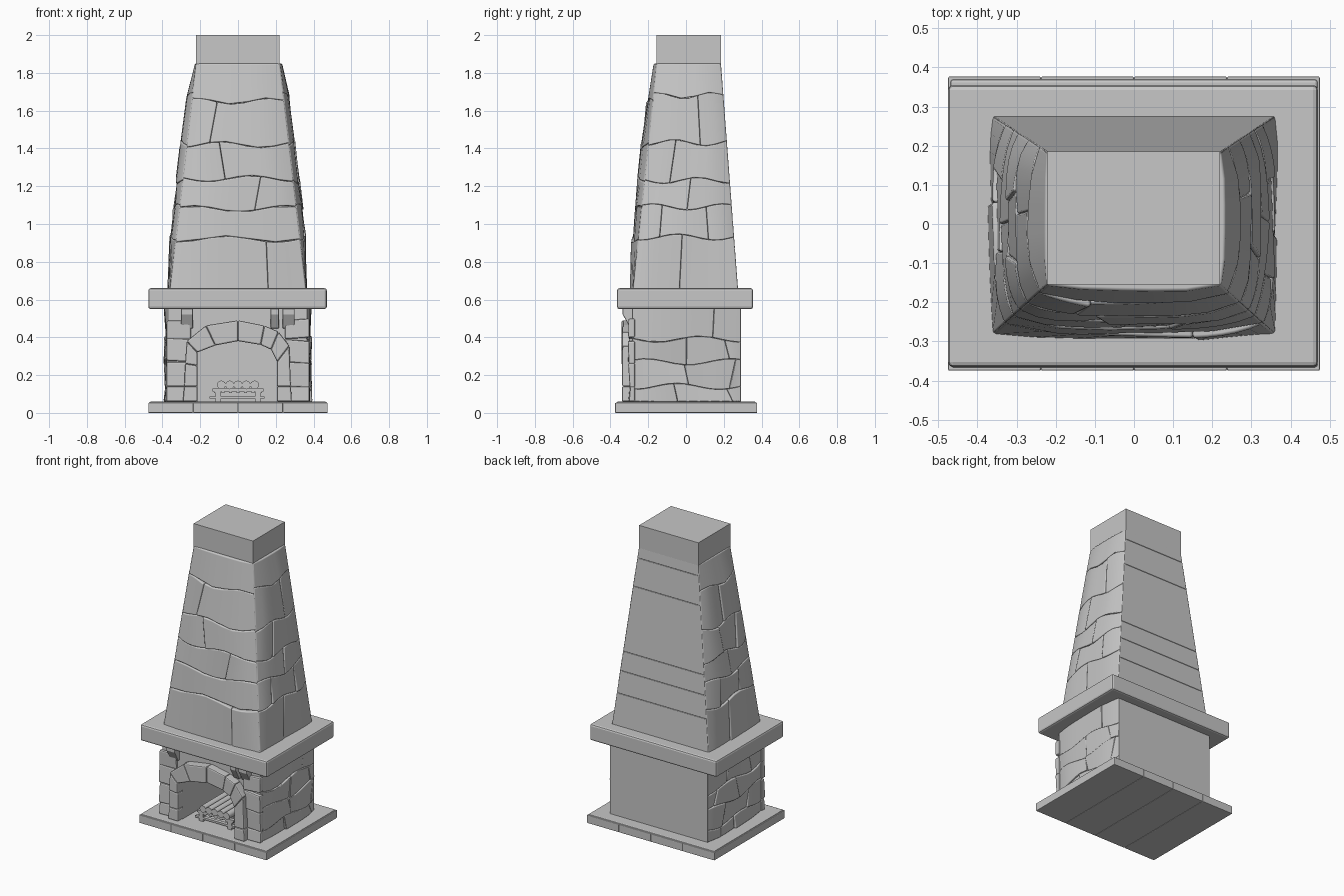
import bpy, bmesh, math, random
from mathutils import Matrix

random.seed(4)
if "Cube" in bpy.data.objects:
    bpy.data.objects.remove(bpy.data.objects["Cube"], do_unlink=True)

grey = bpy.data.materials.new("stone grey")
grey.use_nodes = True
grey.diffuse_color = (0.57, 0.57, 0.57, 1)
grey.node_tree.nodes["Principled BSDF"].inputs["Base Color"].default_value = (0.57, 0.57, 0.57, 1)


def finish(bm, name, bevel=0.0, smooth=False):
    bmesh.ops.recalc_face_normals(bm, faces=bm.faces)
    for f in bm.faces:
        f.smooth = smooth
    mesh = bpy.data.meshes.new(name)
    bm.to_mesh(mesh)
    bm.free()
    mesh.materials.append(grey)
    ob = bpy.data.objects.new(name, mesh)
    bpy.context.collection.objects.link(ob)
    if bevel:
        mod = ob.modifiers.new("Bevel", "BEVEL")
        mod.width = bevel
        mod.segments = 2
        mod.angle_limit = math.radians(40)
        mod.harden_normals = smooth
    return ob


def block(bm, ring_a, ring_b):
    """Solid between two matching rings of points."""
    a = [bm.verts.new(p) for p in ring_a]
    b = [bm.verts.new(p) for p in ring_b]
    bm.faces.new(a)
    bm.faces.new(b[::-1])
    for i in range(len(a)):
        j = (i + 1) % len(a)
        bm.faces.new((a[i], b[i], b[j], a[j]))


def rect(x0, x1, y0, y1, z):
    return [(x0, y0, z), (x1, y0, z), (x1, y1, z), (x0, y1, z)]


def box(bm, x0, x1, y0, y1, z0, z1):
    block(bm, rect(x0, x1, y0, y1, z0), rect(x0, x1, y0, y1, z1))


def box_object(name, dims, bevel=0.0):
    bm = bmesh.new()
    box(bm, *dims)
    return finish(bm, name, bevel)


# Outlines at height z: half width, front y, back y, bulge
def hood_shape(z):
    t = (z - 0.66) / 1.19
    bulge = 0.022 * (1 - (2 * t - 1) ** 4)
    return 0.36 - 0.137 * t, -0.28 + 0.123 * t, 0.275 - 0.09 * t, bulge


def body_shape(z):
    return 0.367, -0.285, 0.29, 0.01


def surface_point(shape, side, u, z, d):
    """Point on one side; u runs -1..1 across it, d is outward."""
    half, front, back, _ = shape(z)
    if side == "front":
        return (u * half, front - d, z)
    if side == "back":
        return (u * half, back + d, z)
    y = front + (u + 1) / 2 * (back - front)
    return ((half + d) * (1 if side == "right" else -1), y, z)


def masonry(name, shape, side, levels, breaks, rough, bevel, tilt=0.016, steps=5):
    """Courses of crooked stones that pillow out towards the middle of a side."""
    bm = bmesh.new()

    def level(k, u):
        inner = 0 < k < len(levels) - 1
        return levels[k] + (tilt * math.sin(4 * u + 2.3 * k) if inner else 0)

    for k, cuts in enumerate(breaks):
        edges = [(-1, -1)]
        for c in cuts:
            slant = random.uniform(-0.07, 0.07)
            edges.append((c - slant, c + slant))
        edges.append((1, 1))
        for (b0, t0), (b1, t1) in zip(edges, edges[1:]):
            jitter = [[random.uniform(0, rough) for _ in range(2)] for _ in range(2)]
            columns = []
            for i in range(steps + 1):
                w = i / steps
                column = []
                for row, (u0, u1) in enumerate([(b0, b1), (t0, t1)]):
                    u = u0 + w * (u1 - u0)
                    z = level(k + row, u)
                    out = 0.0
                    if rough:
                        lift = jitter[row][0] * (1 - w) + jitter[row][1] * w
                        out = (shape(z)[3] + lift) * (1 - u ** 4)
                    column.append(bm.verts.new(surface_point(shape, side, u, z, out)))
                    column.append(bm.verts.new(surface_point(shape, side, u * 0.96, z, -0.045)))
                columns.append(column)
            for (a, ai, c, ci), (b, bi, d, di) in zip(columns, columns[1:]):
                for quad in ((a, b, d, c), (ai, ci, di, bi), (a, ai, bi, b), (c, d, di, ci)):
                    bm.faces.new(quad)
            for lo, lo_in, hi, hi_in in (columns[0], columns[-1]):
                bm.faces.new((lo, hi, hi_in, lo_in))
    return finish(bm, name, bevel, smooth=True)


# Plinth with edge stones
box_object("plinth", (-0.47, 0.47, -0.367, 0.37, 0.004, 0.06), 0.008)
bm = bmesh.new()
for i in range(4):
    x = -0.475 + i * 0.2375
    box(bm, x, x + 0.2375, -0.375, 0.377, 0, 0.054)
finish(bm, "plinth_edge_stones", 0.004)

# Firebox with arched mouth
arch = [(-0.215, 0.06), (-0.215, 0.32), (-0.12, 0.357), (0, 0.38),
        (0.12, 0.36), (0.175, 0.335), (0.207, 0.29), (0.207, 0.06)]
outline = [(-0.36, 0.06), (-0.36, 0.56), (0.36, 0.56), (0.36, 0.06)] + arch[::-1]
bm = bmesh.new()
block(bm, [(x, -0.285, z) for x, z in outline], [(x, 0.2, z) for x, z in outline])
finish(bm, "firebox_walls")
box_object("firebox_back", (-0.365, 0.365, 0.19, 0.29, 0.055, 0.56))

# Lower side stones
low_levels = [0.06, 0.14, 0.27, 0.39, 0.56]
masonry("lower_right_stones", body_shape, "right", low_levels,
        [[-0.2, 0.8], [0.0, 0.85], [0.0, 0.75], [0.5]], 0.018, 0.007)
masonry("lower_left_stones", body_shape, "left", low_levels,
        [[0.1, 0.6], [-0.4, 0.5], [0.0, 0.75], [-0.5, 0.35]], 0.018, 0.007)

# Front stones beside the mouth
bm = bmesh.new()
for s in (-1, 1):
    for z0, z1 in zip(low_levels[:-1], [0.14, 0.27, 0.39, 0.49]):
        shift = random.uniform(-0.012, 0.012) if z0 > 0.1 else 0
        ring = [(s * 0.25, z0), (s * 0.378, z0 + shift), (s * 0.378, z1 + shift), (s * 0.25, z1)]
        block(bm, [(x, -0.27, z) for x, z in ring],
              [(x, -0.295 - random.uniform(0, 0.014), z) for x, z in ring])
finish(bm, "front_corner_stones", 0.008)

# Arch surround: jamb stones and wedge stones
inner = [(-0.215, 0.06), (-0.215, 0.14), (-0.215, 0.25), (-0.215, 0.32), (-0.12, 0.357), (0, 0.38),
         (0.12, 0.36), (0.175, 0.335), (0.207, 0.27), (0.207, 0.14), (0.207, 0.06)]
outer = [(-0.292, 0.06), (-0.285, 0.14), (-0.28, 0.26), (-0.272, 0.38), (-0.17, 0.463), (0, 0.49),
         (0.14, 0.462), (0.215, 0.43), (0.272, 0.355), (0.28, 0.14), (0.285, 0.06)]
bm = bmesh.new()
for i in range(len(inner) - 1):
    ring = [inner[i], inner[i + 1], outer[i + 1], outer[i]]
    y = -0.33 - random.uniform(0, 0.012)
    block(bm, [(x, -0.26, z) for x, z in ring], [(x, y, z) for x, z in ring])
finish(bm, "arch_stones", 0.008)

# Corbels under the shelf
bm = bmesh.new()
for x, wide in ((-0.27, 0.032), (0.195, 0.022), (0.268, 0.032)):
    side = [(-0.27, 0.44), (-0.295, 0.45), (-0.335, 0.52), (-0.335, 0.56), (-0.27, 0.56)]
    block(bm, [(x - wide, y, z) for y, z in side], [(x + wide, y, z) for y, z in side])
finish(bm, "corbels", 0.006)

# Mantel shelf
box_object("mantel_shelf", (-0.475, 0.47, -0.365, 0.355, 0.55, 0.66), 0.012)


# Hood core, stones on three sides, flat courses behind
def core_ring(z):
    half, front, back, _ = hood_shape(z)
    return rect(0.012 - half, half - 0.012, front + 0.012, back - 0.012, z)


bm = bmesh.new()
block(bm, core_ring(0.65), core_ring(1.85))
finish(bm, "hood_core")
front_levels = [0.65, 0.92, 1.08, 1.24, 1.42, 1.65, 1.85]
side_levels = [0.65, 0.93, 1.09, 1.23, 1.43, 1.68, 1.85]
masonry("hood_front_stones", hood_shape, "front", front_levels,
        [[0.45], [], [0.35], [-0.3], [-0.5], []], 0.02, 0.008)
masonry("hood_right_stones", hood_shape, "right", side_levels,
        [[-0.1], [-0.55, 0.45], [0.05], [-0.35], [0.3], []], 0.016, 0.007)
masonry("hood_left_stones", hood_shape, "left", side_levels,
        [[0.2], [-0.3, 0.5], [0.0], [-0.45, 0.3], [0.1], []], 0.016, 0.007)
masonry("hood_back_courses", hood_shape, "back", [0.65, 0.87, 1.02, 1.15, 1.59, 1.78, 1.85],
        [[]] * 6, 0.0, 0.004, tilt=0, steps=1)

# Flue cap
box_object("flue_cap", (-0.222, 0.22, -0.155, 0.185, 1.84, 2.0))

# Grate and logs
bm = bmesh.new()
for y in (-0.23, 0.08):
    box(bm, -0.15, 0.14, y - 0.012, y + 0.012, 0.075, 0.088)
    box(bm, -0.135, 0.135, y - 0.012, y + 0.012, 0.113, 0.128)
    for x in (-0.105, 0.105):
        box(bm, x - 0.015, x + 0.015, y - 0.012, y + 0.012, 0.055, 0.115)
for i in range(7):
    x = -0.12 + i * 0.04
    box(bm, x - 0.008, x + 0.008, -0.24, 0.09, 0.105, 0.12)
finish(bm, "grate")

bm = bmesh.new()
for i in range(5):
    place = Matrix.Translation((-0.088 + i * 0.044, -0.07, 0.148)) @ Matrix.Rotation(math.pi / 2, 4, "X")
    bmesh.ops.create_cone(bm, cap_ends=True, segments=14, radius1=0.023, radius2=0.023,
                          depth=0.36, matrix=place)
logs = finish(bm, "logs")
bpy.context.view_layer.objects.active = logs
logs.select_set(True)
bpy.ops.object.shade_smooth_by_angle()
